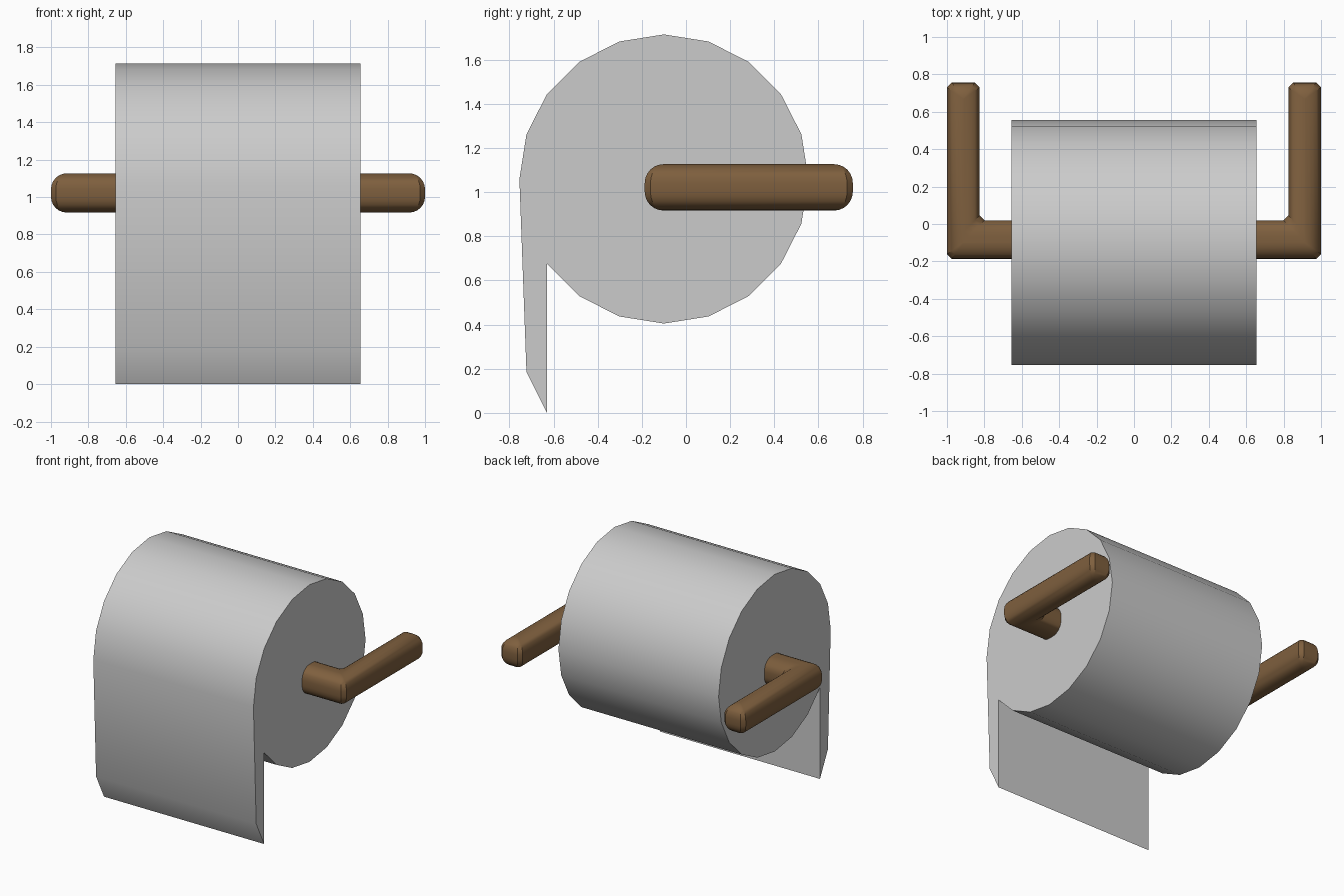
import bpy, bmesh
from math import sin, cos, pi, radians

if "Cube" in bpy.data.objects:
    bpy.data.objects.remove(bpy.data.objects["Cube"])


def loft(name, rings, material=None):
    """Closed solid through a stack of equal-length rings, capped at both ends."""
    bm = bmesh.new()
    loops = [[bm.verts.new(p) for p in ring] for ring in rings]
    n = len(loops[0])
    for a, b in zip(loops, loops[1:]):
        for i in range(n):
            j = (i + 1) % n
            bm.faces.new((a[i], a[j], b[j], b[i]))
    bm.faces.new(loops[0][::-1])
    bm.faces.new(loops[-1])
    bmesh.ops.recalc_face_normals(bm, faces=bm.faces)
    mesh = bpy.data.meshes.new(name)
    bm.to_mesh(mesh)
    bm.free()
    obj = bpy.data.objects.new(name, mesh)
    bpy.context.collection.objects.link(obj)
    if material:
        mesh.materials.append(material)
    bpy.ops.object.select_all(action='DESELECT')
    obj.select_set(True)
    bpy.context.view_layer.objects.active = obj
    bpy.ops.object.shade_smooth_by_angle(angle=radians(30))
    return obj


# Paper roll: 20-sided circle whose front side runs down into a hanging sheet
CY, CZ, R = -0.10, 1.06, 0.655
profile = []
for i in range(20):
    a = 2 * pi * i / 20
    y, z = CY + R * cos(a), CZ + R * sin(a)
    if i == 11:
        profile += [(y, 0.185), (-0.63, 0.0)]   # curled end of the sheet
    else:
        profile.append((y, z))
loft("paper_roll", [[(x, y, z) for y, z in profile] for x in (-0.655, 0.655)])

# Holder: U-shaped bar with rounded upper and lower edges
wood = bpy.data.materials.new("brown_wood")
wood.diffuse_color = (0.21, 0.115, 0.048, 1)
wood.use_nodes = True
wood.node_tree.nodes["Principled BSDF"].inputs["Base Color"].default_value = wood.diffuse_color
ROUND, FLAT, MID = 0.085, 0.02, 1.022
FRONT, BACK, ARM_IN, BAR_IN = -0.187, 0.756, 0.825, 0.02


def outline(d, z):
    """U outline seen from above, inset by d, with small corner chamfers."""
    c = 0.025 * (1 - d / ROUND) + 0.001
    k = 0.025
    f, b, o = FRONT + d, BACK - d, 1 - d
    ai, bi = ARM_IN + d, BAR_IN - d
    half = [(o - c, f), (o, f + c), (o, b - c), (o - c, b),
            (ai + c, b), (ai, b - c), (ai, bi + k), (ai - k, bi)]
    pts = half + [(-x, y) for x, y in reversed(half)]
    return [(x, y, z) for x, y in pts]


STEPS = 6
upper = [(ROUND * (1 - cos(t)), FLAT + ROUND * sin(t))
         for t in (pi / 2 * i / STEPS for i in range(STEPS + 1))]
levels = [(d, MID - h) for d, h in reversed(upper)] + [(d, MID + h) for d, h in upper]
loft("holder_bar", [outline(d, z) for d, z in levels], wood)
